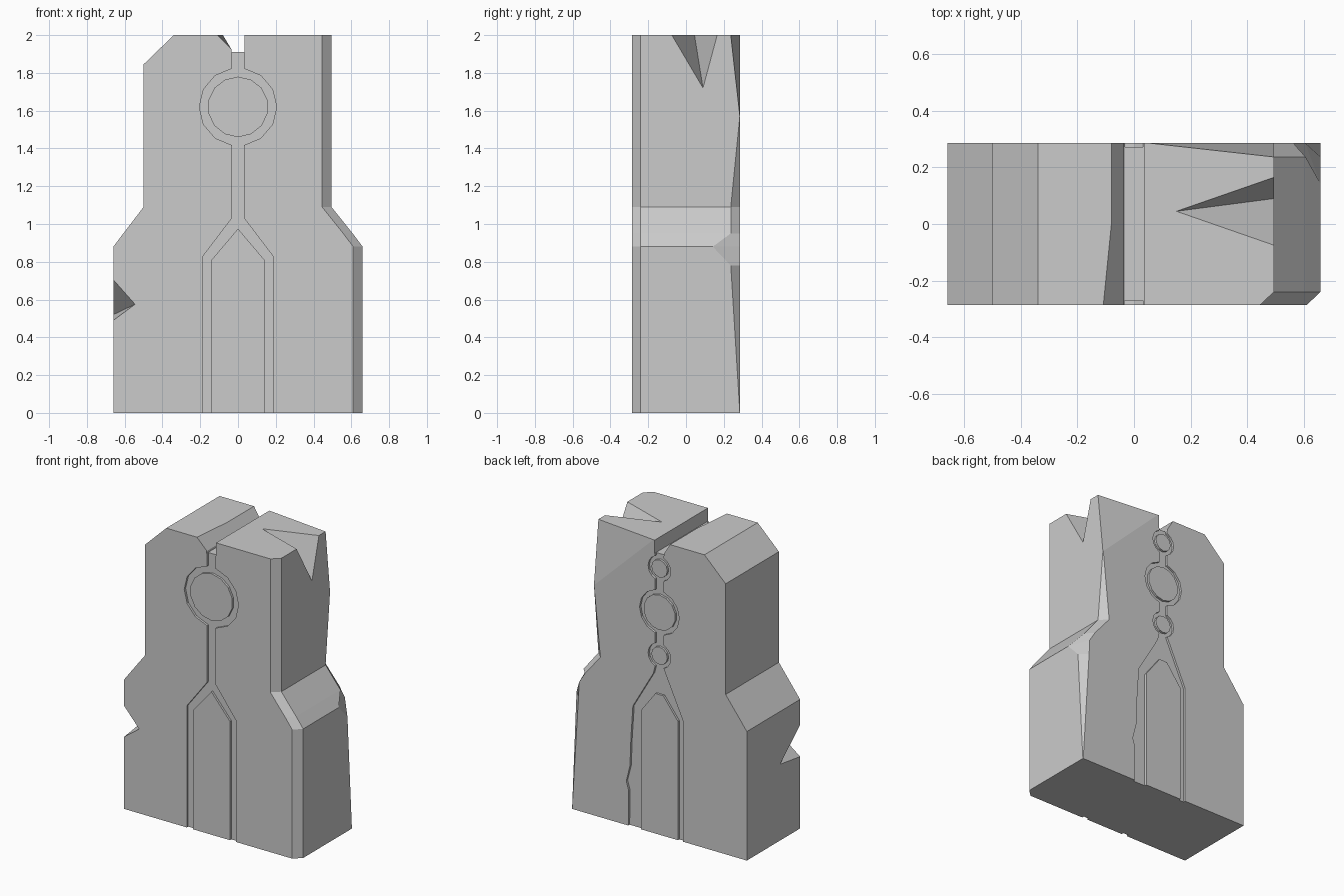
import bpy, bmesh
from math import sin, cos, pi, radians
from mathutils import Vector

if "Cube" in bpy.data.objects:
    bpy.data.objects.remove(bpy.data.objects["Cube"])

Y = 0.287       # half thickness
FLOOR = 0.272   # depth of the groove floors


def finish(name, bm):
    bmesh.ops.recalc_face_normals(bm, faces=bm.faces)
    me = bpy.data.meshes.new(name)
    bm.to_mesh(me)
    bm.free()
    ob = bpy.data.objects.new(name, me)
    bpy.context.collection.objects.link(ob)
    return ob


def loft(name, rings):
    bm = bmesh.new()
    rows = [[bm.verts.new(p) for p in r] for r in rings]
    n = len(rows[0])
    for a, b in zip(rows, rows[1:]):
        for i in range(n):
            j = (i + 1) % n
            bm.faces.new((a[i], a[j], b[j], b[i]))
    bm.faces.new(rows[0])
    bm.faces.new(rows[-1])
    return finish(name, bm)


def prism(name, pts, y0, y1):
    return loft(name, [[(x, y, z) for x, z in pts] for y in (y0, y1)])


def cut(target, cutter):
    cutter.hide_render = True
    m = target.modifiers.new("cut", 'BOOLEAN')
    m.operation = 'DIFFERENCE'
    m.solver = 'EXACT'
    m.object = cutter
    bpy.context.view_layer.objects.active = target
    bpy.ops.object.modifier_apply(modifier=m.name)
    bpy.data.objects.remove(cutter)


def wedge(a, d, b, c):
    # V-shaped chip: crease a-d, outer corners b and c, stretched past the surface
    a, d, b, c = map(Vector, (a, d, b, c))
    mid = (a + d) / 2
    bm = bmesh.new()
    pts = [a + (a - d) * 0.2, d + (d - a) * 0.2,
           b + (b - mid) * 0.3, c + (c - mid) * 0.3]
    vs = [bm.verts.new(p) for p in pts]
    for f in ((0, 1, 2), (0, 1, 3), (0, 2, 3), (1, 2, 3)):
        bm.faces.new([vs[i] for i in f])
    return finish("chip_cutter", bm)


def arc(cz, r, n, half=0.033):
    # right half of a ring outline, leaving a gap for the channel
    a0 = half / r
    return [(r * sin(a0 + (pi - 2 * a0) * i / n),
             cz + r * cos(a0 + (pi - 2 * a0) * i / n)) for i in range(n + 1)]


def mirror(pts):
    return [(-x, z) for x, z in reversed(pts)]


# Slab body: z, left x, right x, and back-right chip size in x and y
levels = [(0, .66, .66, .002, .002), (.78, .66, .66, .05, .05),
          (.88, .66, .66, .055, .145), (.95, .607, .607, .045, .05),
          (1.09, .5, .495, .05, .05), (1.57, .5, .495, .002, .002),
          (2, .5, .495, .45, .05)]
body = loft("stone_slab", [
    [(-xl, -Y, z), (xr - .05, -Y, z), (xr, -Y + .047, z),
     (xr, Y - cy, z), (xr - cx, Y, z), (-xl, Y, z)]
    for z, xl, xr, cx, cy in levels])

# Top-left bevel
cut(body, prism("bevel_cutter", [(-.603, 1.745), (-.237, 2.1), (-.603, 2.1)], -.4, .4))

# Top notch, its left slope narrowing towards the back
cut(body, loft("notch_cutter", [
    [(x, y, z) for x, z in ((.035, 1.91), (-.035, 1.91), (-.035, 1.925),
                            (-.035 - 2 * w, 2.075), (.035, 2.075))]
    for y, w in ((-.3, .075), (.3, .045))]))

# Chips on the top right and left edge
cut(body, wedge((.15, .045, 2), (.495, .09, 1.72), (.495, -.075, 2), (.495, .165, 2)))
cut(body, wedge((-.66, -.07, .52), (-.545, -Y, .575), (-.66, -Y, .705), (-.66, -Y, .49)))

# Front groove
half = ([(.033, 1.96)] + arc(1.62, .205, 6)
        + [(.033, 1.03), (.185, .83), (.185, -.05)])
cut(body, prism("front_groove_cutter", half + mirror(half), -.35, -FLOOR))

# Back groove, worn on one leg
rings = [(.033, 1.96)] + arc(1.815, .085, 6) + arc(1.515, .15, 6) + arc(1.22, .085, 6)
worn = rings + [(.045, 1.09), (.2, .825), (.215, .6), (.222, .41),
                (.25, .3), (.232, .24), (.235, -.05)]
clean = rings + [(.06, 1.08), (.18, .82), (.18, -.05)]
cut(body, prism("back_groove_cutter", worn + mirror(clean), FLOOR, .35))


# Raised islands inside the grooves
def disc(name, cz, r, n, side):
    pts = [(r * sin(2 * pi * i / n), cz + r * cos(2 * pi * i / n)) for i in range(n)]
    prism(name, pts, side * .25, side * Y)


disc("front_disc", 1.62, .16, 14, -1)
disc("back_large_disc", 1.515, .12, 14, 1)
disc("back_upper_disc", 1.815, .06, 12, 1)
disc("back_lower_disc", 1.22, .06, 12, 1)

arch = [(.14, .81), (.14, 0)]
prism("front_arch_panel", [(0, .975)] + arch + mirror(arch), -.25, -Y)
back_arch = [(.03, .955), (.14, .81), (.14, 0)]
prism("back_arch_panel", back_arch + mirror(back_arch), .25, Y)
